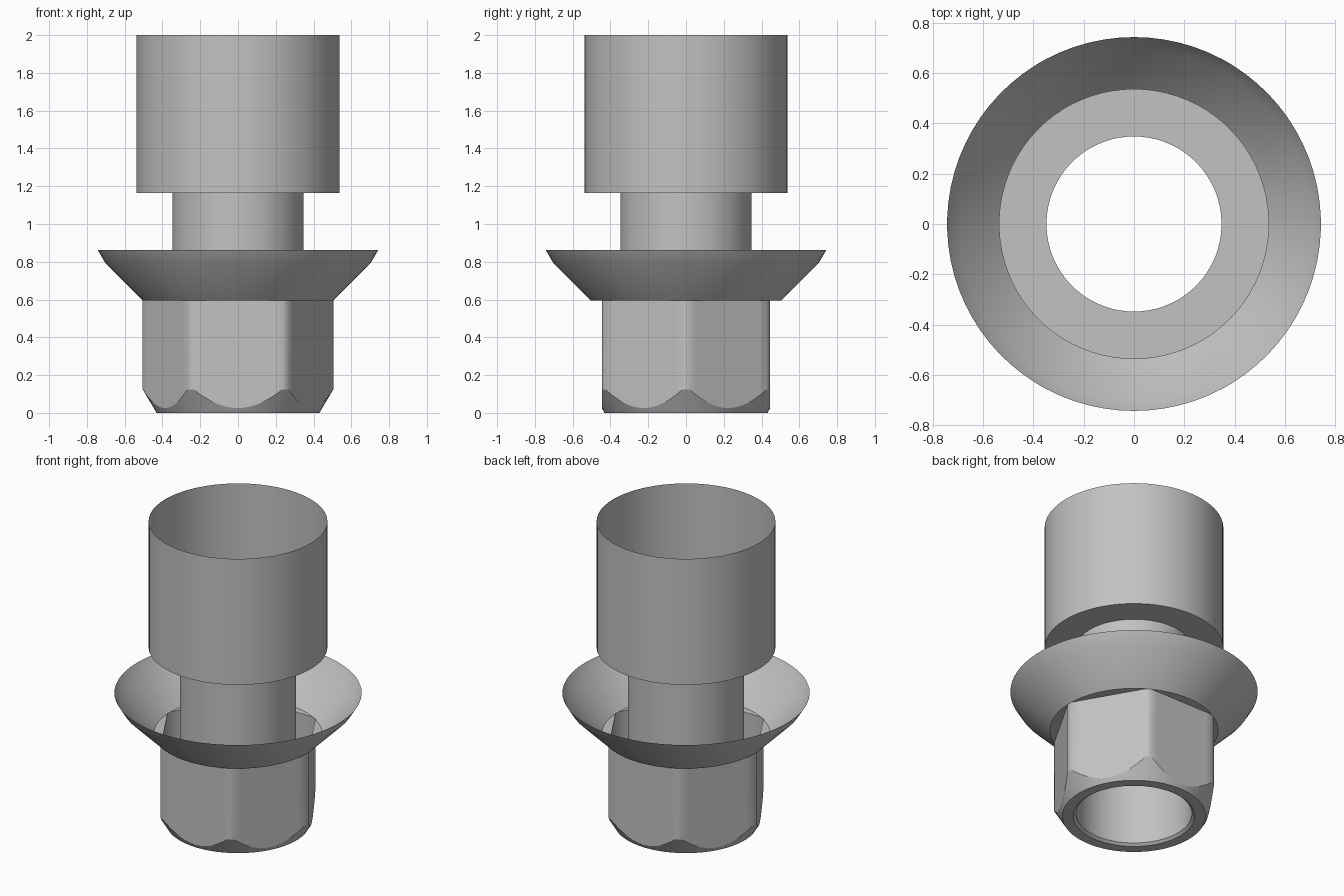
import bpy
import bmesh
from math import acos, cos, pi, radians, sin

cube = bpy.data.objects.get("Cube")
if cube:
    bpy.data.objects.remove(cube, do_unlink=True)

metal = bpy.data.materials.new("grey metal")
metal.use_nodes = True
grey = (0.54, 0.54, 0.54, 1)
metal.diffuse_color = grey
metal.node_tree.nodes["Principled BSDF"].inputs["Base Color"].default_value = grey

# Main dimensions
BORE = 0.348
SLEEVE = 0.537
FOOT = 0.431        # radius of the flat foot under the hexagon
APOTHEM = 0.446     # centre to flat
CORNER = 0.505      # centre to rounded corner
CHAMFER_TOP = 0.125
SHELF = 0.595
SHOULDER = 1.165

# Angles that fall exactly on the ends of every flat
HALF = acos(APOTHEM / CORNER)
STEPS = 12
OFFSETS = [-HALF + 2 * HALF * i / STEPS for i in range(STEPS + 1)] + [pi / 6]
ANGLES = [(pi / 6 + k * pi / 3 + o, o) for k in range(6) for o in OFFSETS]


def circle(radius, z):
    return [(radius * cos(a), radius * sin(a), z) for a, o in ANGLES]


def hexagon(height):
    """Hexagon with rounded corners; height gives z from the local radius."""
    ring = []
    for a, o in ANGLES:
        r = min(CORNER, APOTHEM / cos(o))
        ring.append((r * cos(a), r * sin(a), height(r)))
    return ring


def loft(name, rings):
    """Open shell through successive rings."""
    bm = bmesh.new()
    loops = [[bm.verts.new(p) for p in ring] for ring in rings]
    n = len(ANGLES)
    for low, high in zip(loops, loops[1:]):
        for i in range(n):
            j = (i + 1) % n
            bm.faces.new((low[i], low[j], high[j], high[i]))
    bmesh.ops.remove_doubles(bm, verts=bm.verts, dist=0.0001)
    mesh = bpy.data.meshes.new(name)
    bm.to_mesh(mesh)
    bm.free()
    mesh.materials.append(metal)
    obj = bpy.data.objects.new(name, mesh)
    bpy.context.collection.objects.link(obj)
    bpy.ops.object.select_all(action="DESELECT")
    obj.select_set(True)
    bpy.context.view_layer.objects.active = obj
    bpy.ops.object.shade_smooth_by_angle(angle=radians(29.5))
    return obj


def chamfer(r):
    return CHAMFER_TOP * (r - FOOT) / (CORNER - FOOT)


# Bottom rim with a small bevel into the bore
loft("bottom_rim", [circle(BORE, 0.015), circle(0.365, 0), circle(FOOT, 0)])

# Hexagon with conical lower chamfer and a shelf out to the flange
loft("hex_base", [circle(FOOT, 0), hexagon(chamfer),
                  hexagon(lambda r: SHELF), circle(CORNER, SHELF)])

# Thin flared flange, open on top
loft("flange", [circle(CORNER, SHELF), circle(0.70, 0.79), circle(0.743, 0.862)])

# Inner tube through the full lower half
loft("inner_tube", [circle(BORE, 0.015), circle(BORE, SHOULDER)])

# Wide sleeve with annular floor, open on top
loft("upper_sleeve", [circle(BORE, SHOULDER), circle(SLEEVE, SHOULDER),
                      circle(SLEEVE, 2.0)])
